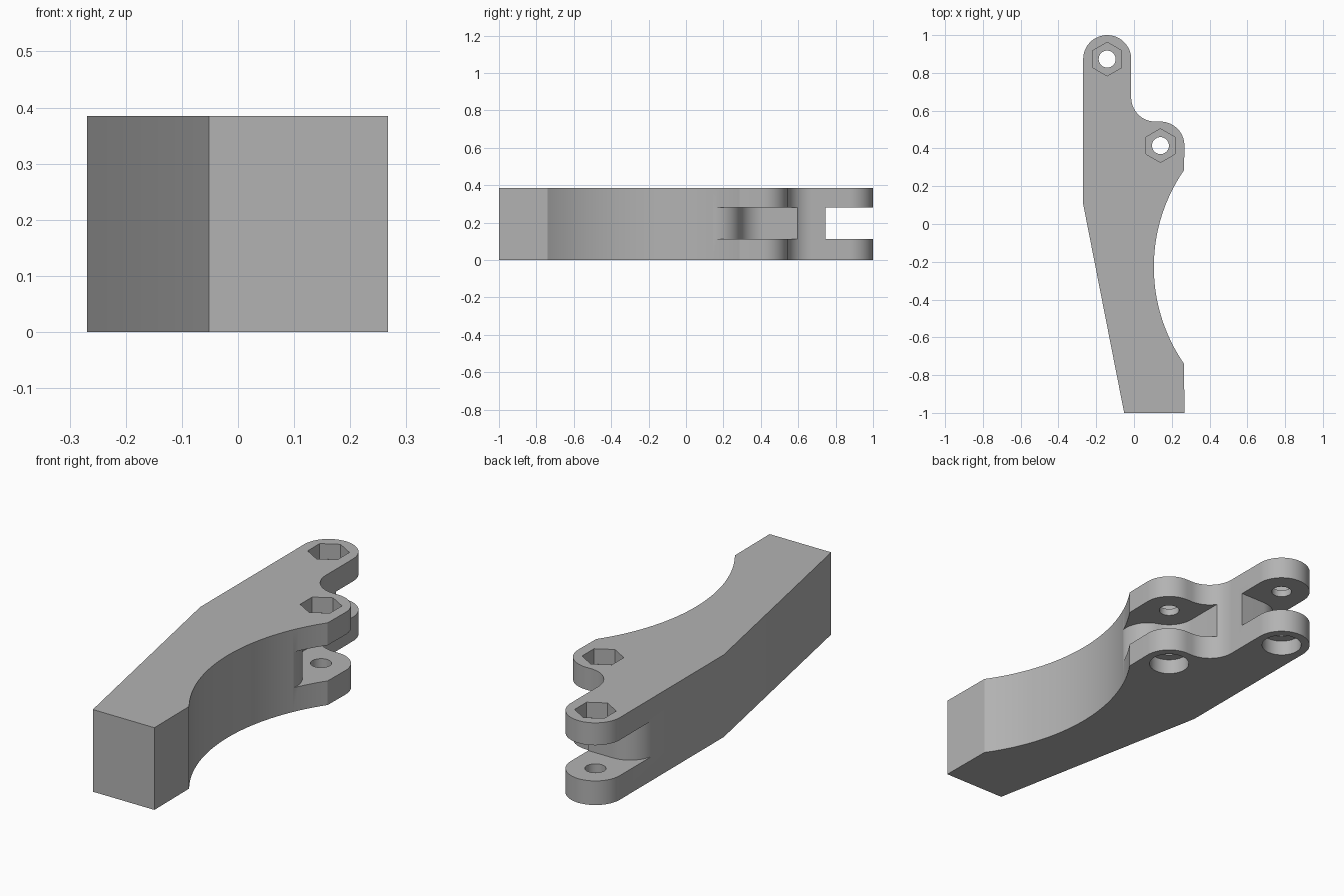
import bpy
import bmesh
from math import radians, sin, cos, atan2, hypot, degrees, sqrt

if "Cube" in bpy.data.objects:
    bpy.data.objects.remove(bpy.data.objects["Cube"], do_unlink=True)

HEIGHT, SLOT_LOW, SLOT_HIGH = 0.385, 0.113, 0.28
POCKET = 0.072
TIP, ELBOW = (-0.142, 0.873), (0.14, 0.415)   # pivot centres
LUG = 0.127

grey = bpy.data.materials.new("plain grey")
grey.use_nodes = True
grey.diffuse_color = (0.45, 0.45, 0.45, 1)
grey.node_tree.nodes["Principled BSDF"].inputs["Base Color"].default_value = (0.45, 0.45, 0.45, 1)


def arc(center, radius, start, end, steps=16):
    """Points on an arc, angles in degrees."""
    angles = [radians(start + (end - start) * i / steps) for i in range(steps + 1)]
    return [(center[0] + radius * cos(a), center[1] + radius * sin(a)) for a in angles]


def prism(name, outline, low, high):
    """Extrude a flat outline between two heights."""
    bm = bmesh.new()
    base = bm.faces.new([bm.verts.new((x, y, low)) for x, y in outline])
    top = bmesh.ops.extrude_face_region(bm, geom=[base])["geom"]
    moved = [v for v in top if isinstance(v, bmesh.types.BMVert)]
    bmesh.ops.translate(bm, verts=moved, vec=(0, 0, high - low))
    bmesh.ops.recalc_face_normals(bm, faces=bm.faces)
    mesh = bpy.data.meshes.new(name)
    bm.to_mesh(mesh)
    bm.free()
    mesh.materials.append(grey)
    obj = bpy.data.objects.new(name, mesh)
    bpy.context.collection.objects.link(obj)
    return obj


def ring(center, radius, sides, turn=0):
    return arc(center, radius, turn, turn + 360, sides)[:-1]


# Main body outline: hollow front grip, two rounded lugs, tapered outer edge
hollow_c, hollow_r = (1.006, -0.2275), 0.901
sweep = degrees(atan2(0.5125, sqrt(hollow_r ** 2 - 0.5125 ** 2)))
outline = [(-0.052, -1), (0.267, -1)]
outline += arc(hollow_c, hollow_r, 180 + sweep, 180 - sweep, 40)
outline += arc(ELBOW, LUG, 0, 90)
outline += arc((0.113, 0.67), 0.128, 270, 180)
outline += arc(TIP, LUG, 0, 180, 32)
outline += [(-0.269, 0.105)]
body = prism("hinge_arm", outline, 0, HEIGHT)

# Slot at the elbow: S-shaped wall following a mating rounded lug
bulge, bulge_r = (0.058, 0.167), 0.13
dx, dy = ELBOW[0] - bulge[0], ELBOW[1] - bulge[1]
lean = degrees(atan2(dy, dx))
seat_r = hypot(dx, dy) - bulge_r
elbow_wall = arc(bulge, bulge_r, -10, lean)
elbow_wall += arc(ELBOW, seat_r, 180 + lean, 180)[1:]
elbow_wall += [(ELBOW[0] - seat_r, 0.75), (0.45, 0.75), (0.45, 0.1)]

# Slot at the tip: flat wall with one rounded corner
tip_wall = [(0.1, 0.745)] + arc((-0.142, 0.616), 0.129, 90, 180)
tip_wall += [(-0.4, 0.616), (-0.4, 1.1), (0.1, 1.1)]

cutters = [prism("elbow_slot_cutter", elbow_wall, SLOT_LOW, SLOT_HIGH),
           prism("tip_slot_cutter", tip_wall, SLOT_LOW, SLOT_HIGH)]

# Bolt hole, hexagonal nut pocket on top and round head pocket below
for name, c in (("tip", TIP), ("elbow", ELBOW)):
    cutters += [prism(name + "_bolt_cutter", ring(c, 0.045, 32), -0.1, 0.5),
                prism(name + "_nut_cutter", ring(c, 0.089, 6, 30), HEIGHT - POCKET, 0.5),
                prism(name + "_head_cutter", ring(c, 0.089, 40), -0.1, POCKET)]

bpy.context.view_layer.objects.active = body
for cutter in cutters:
    mod = body.modifiers.new(cutter.name, "BOOLEAN")
    mod.operation = "DIFFERENCE"
    mod.solver = "EXACT"
    mod.object = cutter
    bpy.ops.object.modifier_apply(modifier=mod.name)
for cutter in cutters:
    bpy.data.objects.remove(cutter, do_unlink=True)

# Smooth the curved walls, keep the edges crisp
bpy.ops.object.select_all(action="DESELECT")
body.select_set(True)
bpy.ops.object.shade_smooth_by_angle(angle=radians(30))
